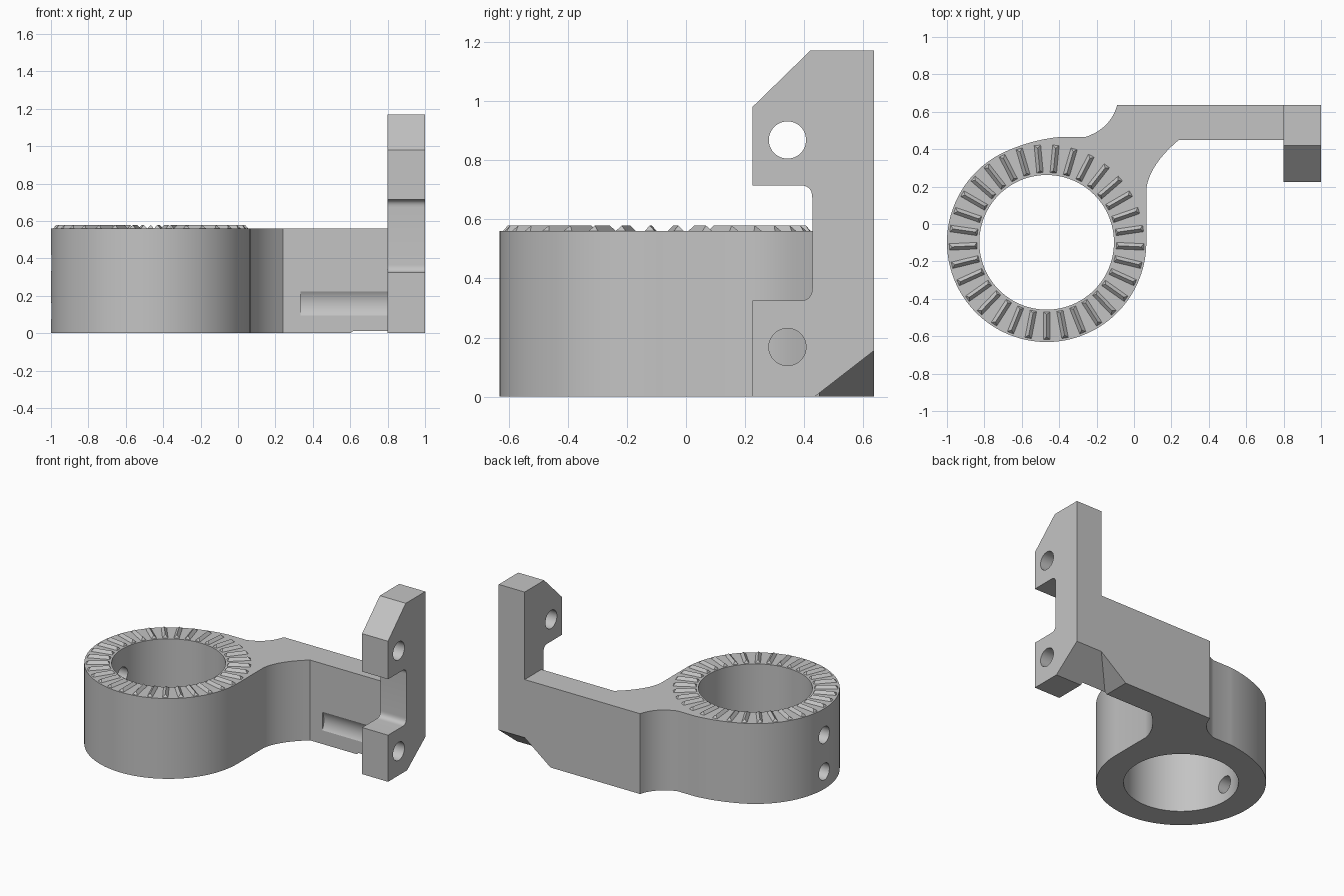
import bpy, bmesh
from math import cos, sin, pi, radians
from mathutils import Vector, Matrix

if "Cube" in bpy.data.objects:
    bpy.data.objects.remove(bpy.data.objects["Cube"])

CX, CY, R, BORE, H = -0.467, -0.098, 0.533, 0.36, 0.56
ROD_Y = 0.343

grey = bpy.data.materials.new("plain grey")
grey.use_nodes = True
colour = (0.55, 0.55, 0.55, 1)
grey.diffuse_color = colour
grey.node_tree.nodes["Principled BSDF"].inputs["Base Color"].default_value = colour


def finish(name, bm):
    bmesh.ops.recalc_face_normals(bm, faces=bm.faces)
    me = bpy.data.meshes.new(name)
    bm.to_mesh(me)
    bm.free()
    me.materials.append(grey)
    ob = bpy.data.objects.new(name, me)
    bpy.context.collection.objects.link(ob)
    return ob


def extrude(name, points, offset):
    bm = bmesh.new()
    face = bm.faces.new([bm.verts.new(p) for p in points])
    new = bmesh.ops.extrude_face_region(bm, geom=[face])["geom"]
    verts = [v for v in new if isinstance(v, bmesh.types.BMVert)]
    bmesh.ops.translate(bm, verts=verts, vec=offset)
    return finish(name, bm)


def cylinder(name, centre, radius, length, axis, sides=48):
    bm = bmesh.new()
    turn = Vector((0, 0, 1)).rotation_difference(Vector(axis)).to_matrix().to_4x4()
    bmesh.ops.create_cone(bm, cap_ends=True, segments=sides, radius1=radius,
                          radius2=radius, depth=length,
                          matrix=Matrix.Translation(centre) @ turn)
    return finish(name, bm)


def combine(ob, tool, operation):
    mod = ob.modifiers.new(operation.lower(), 'BOOLEAN')
    mod.operation, mod.solver, mod.object = operation, 'EXACT', tool
    bpy.context.view_layer.objects.active = ob
    bpy.ops.object.modifier_apply(modifier=mod.name)
    bpy.data.objects.remove(tool)


def bend(a, c, b, n=10):
    a, c, b = Vector(a), Vector(c), Vector(b)
    return [a * (1 - t) ** 2 + c * 2 * t * (1 - t) + b * t * t
            for t in (i / n for i in range(n + 1))]


# Clamp ring and arm share one plan outline
ring = [Vector((CX + R * cos(a), CY + R * sin(a)))
        for a in (-radians(245) * i / 80 for i in range(81))]
outline = ring + bend(ring[-1], (-0.55, 0.45), (-0.4, 0.465))[1:]
outline += bend((-0.26, 0.465), (-0.125, 0.51), (-0.09, 0.635))
outline += [Vector((0.8, 0.635)), Vector((0.8, 0.45))]
outline += bend((0.24, 0.45), (0.085, 0.32), (0.066, 0.19))
body = extrude("ring_and_arm", [(p.x, p.y, 0) for p in outline], (0, 0, H))

# Clearance groove in the front of the arm
combine(body, cylinder("groove", (0.57, ROD_Y, 0.16), 0.125, 0.47, (1, 0, 0), 64), 'DIFFERENCE')

# End plate with a rounded notch
side = [(0.635, 0), (0.225, 0), (0.225, 0.325)]
side += bend((0.385, 0.325), (0.427, 0.325), (0.427, 0.367), 8)
side += bend((0.427, 0.673), (0.427, 0.715), (0.385, 0.715), 8)
side += [(0.225, 0.715), (0.225, 0.98), (0.42, 1.17), (0.635, 1.17)]
plate = extrude("end_plate", [(0.8, y, z) for y, z in side], (0.2, 0, 0))
for z in (0.168, 0.868):
    combine(plate, cylinder("rod_hole", (0.9, ROD_Y, z), 0.063, 0.4, (1, 0, 0)), 'DIFFERENCE')
combine(body, plate, 'UNION')

# Ring bore and two screw holes through its outer wall
combine(body, cylinder("bore", (CX, CY, 0.3), BORE, 2, (0, 0, 1), 96), 'DIFFERENCE')
for z in (0.12, 0.375):
    combine(body, cylinder("screw_hole", (CX - 0.45, CY, z), 0.058, 0.4, (1, 0, 0)), 'DIFFERENCE')

# Sloped relief under the back of the outer end
bm = bmesh.new()
low, high = -0.0775, 0.2325
for p in ((0.5, 0.335, low), (0.5, 0.735, low), (1.2, 0.335, low),
          (1.2, 0.735, low), (0.9, 0.735, high), (1.2, 0.735, high)):
    bm.verts.new(p)
bmesh.ops.convex_hull(bm, input=bm.verts)
combine(body, finish("relief", bm), 'DIFFERENCE')

# Radial ridges around the top of the ring
bm = bmesh.new()
COUNT = 33
for i in range(COUNT):
    turn = Matrix.Translation((CX, CY, H)) @ Matrix.Rotation(-pi / 2 + 2 * pi * i / COUNT, 4, 'Z')
    def v(*p):
        return bm.verts.new(turn @ Vector(p))
    a, b = v(0.37, -0.022, -0.005), v(0.37, 0.022, -0.005)
    c, d = v(0.525, 0.022, -0.005), v(0.525, -0.022, -0.005)
    e, f = v(0.385, 0, 0.019), v(0.505, 0, 0.019)
    for face in ((a, b, c, d), (a, d, f, e), (b, e, f, c), (a, e, b), (d, c, f)):
        bm.faces.new(face)
ridges = finish("grip_ridges", bm)

bpy.ops.object.select_all(action='DESELECT')
body.select_set(True)
bpy.context.view_layer.objects.active = body
bpy.ops.object.shade_smooth_by_angle(angle=radians(25))
